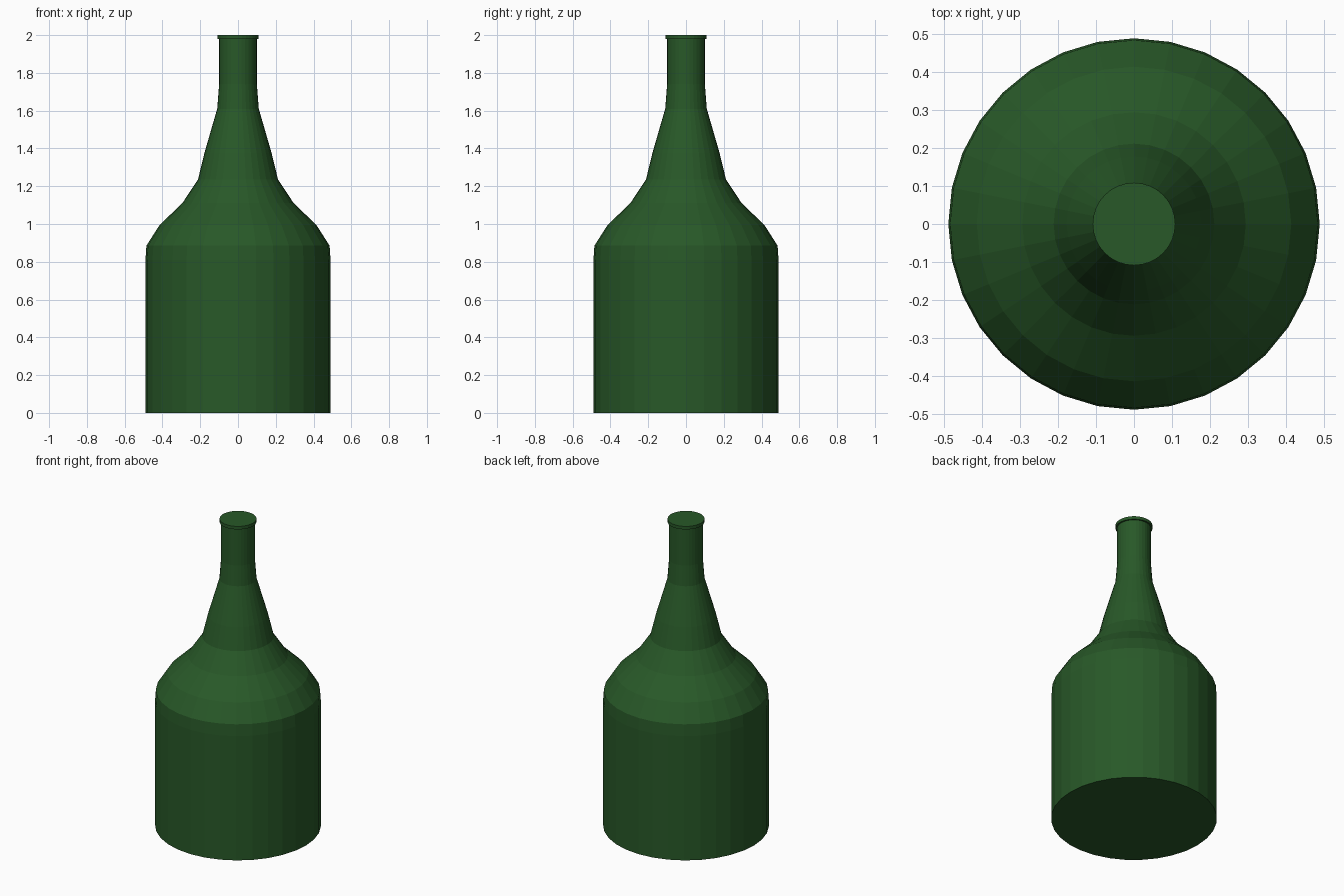
import bpy, bmesh, math

if "Cube" in bpy.data.objects:
    bpy.data.objects.remove(bpy.data.objects["Cube"])

SIDES = 32

glass = bpy.data.materials.new("dark green glass")
glass.diffuse_color = (0.021, 0.098, 0.021, 1)
glass.use_nodes = True
glass.node_tree.nodes["Principled BSDF"].inputs["Base Color"].default_value = glass.diffuse_color

# bottle outline from base to lip: (radius, height)
profile = [(0.49, 0), (0.49, 0.81), (0.485, 0.885), (0.415, 0.995),
           (0.295, 1.11), (0.212, 1.235), (0.178, 1.375), (0.11, 1.61),
           (0.10, 1.74), (0.10, 1.98), (0.109, 1.98), (0.109, 2.0)]


def lathe(name, outline, material):
    bm = bmesh.new()
    rings = [[bm.verts.new((r * math.cos(2 * math.pi * i / SIDES),
                            r * math.sin(2 * math.pi * i / SIDES), z))
              for i in range(SIDES)] for r, z in outline]
    for low, high in zip(rings, rings[1:]):
        for i in range(SIDES):
            j = (i + 1) % SIDES
            bm.faces.new((low[i], low[j], high[j], high[i]))
    # flat base and closed top
    bm.faces.new(rings[0][::-1])
    bm.faces.new(rings[-1])
    mesh = bpy.data.meshes.new(name)
    bm.to_mesh(mesh)
    bm.free()
    mesh.materials.append(material)
    obj = bpy.data.objects.new(name, mesh)
    bpy.context.collection.objects.link(obj)
    return obj


lathe("bottle", profile, glass)
